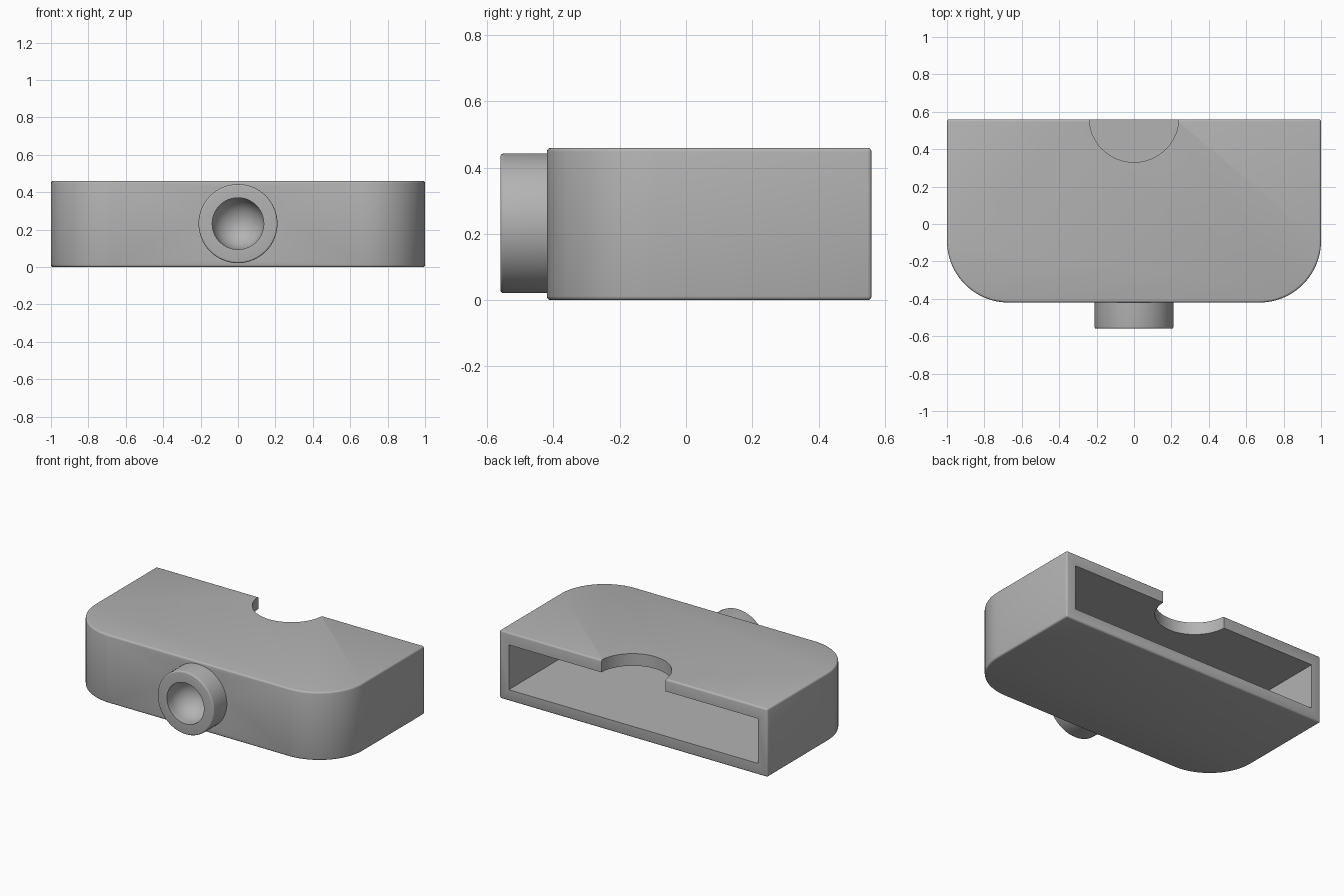
import bpy, bmesh, math
from mathutils import Matrix, Vector

cube = bpy.data.objects.get("Cube")
if cube:
    bpy.data.objects.remove(cube, do_unlink=True)

grey = bpy.data.materials.new("matte grey")
grey.use_nodes = True
grey.diffuse_color = (0.45, 0.45, 0.45, 1)
grey.node_tree.nodes["Principled BSDF"].inputs["Base Color"].default_value = (0.45, 0.45, 0.45, 1)

HEIGHT, BACK, FRONT = 0.46, 0.56, -0.42
WALL, RADIUS = 0.07, 0.33
AXIS_Z = 0.232


def make_object(name, bm):
    bmesh.ops.recalc_face_normals(bm, faces=bm.faces[:])
    mesh = bpy.data.meshes.new(name)
    bm.to_mesh(mesh)
    bm.free()
    mesh.materials.append(grey)
    obj = bpy.data.objects.new(name, mesh)
    bpy.context.collection.objects.link(obj)
    return obj


def housing_block(name, half, front, back, radius, z0, z1, edge=0):
    """Upright slab with two rounded front corners."""
    bm = bmesh.new()
    outline = [(half, back), (-half, back)]
    for side, start in ((-1, math.pi), (1, 1.5 * math.pi)):
        for i in range(25):
            a = start + math.pi / 2 * i / 24
            outline.append((side * (half - radius) + radius * math.cos(a),
                            front + radius + radius * math.sin(a)))
    face = bm.faces.new([bm.verts.new((x, y, z0)) for x, y in outline])
    top = bmesh.ops.extrude_face_region(bm, geom=[face])["geom"]
    bmesh.ops.translate(bm, vec=(0, 0, z1 - z0),
                        verts=[v for v in top if isinstance(v, bmesh.types.BMVert)])
    bmesh.ops.recalc_face_normals(bm, faces=bm.faces[:])
    if edge:
        sharp = [e for e in bm.edges if e.calc_face_angle() > math.radians(40)]
        bmesh.ops.bevel(bm, geom=sharp, offset=edge, segments=3, profile=0.5, affect='EDGES')
    return make_object(name, bm)


def cylinder(name, radius, depth, matrix):
    bm = bmesh.new()
    bmesh.ops.create_cone(bm, cap_ends=True, segments=64, radius1=radius,
                          radius2=radius, depth=depth, matrix=matrix)
    return make_object(name, bm)


def cut(obj, cutter):
    mod = obj.modifiers.new(cutter.name, 'BOOLEAN')
    mod.operation, mod.solver, mod.object = 'DIFFERENCE', 'EXACT', cutter
    bpy.context.view_layer.objects.active = obj
    bpy.ops.object.modifier_apply(modifier=mod.name)
    bpy.data.objects.remove(cutter, do_unlink=True)


def smooth(obj):
    bpy.ops.object.select_all(action='DESELECT')
    obj.select_set(True)
    bpy.context.view_layer.objects.active = obj
    bpy.ops.object.shade_smooth_by_angle(angle=math.radians(35))


# Housing, hollow and open at the back
housing = housing_block("housing", 1, FRONT, BACK, RADIUS, 0, HEIGHT, 0.012)
cut(housing, housing_block("cavity", 1 - WALL, FRONT + WALL, BACK + 0.2,
                           RADIUS - WALL, 0.076, HEIGHT - 0.082))

# Thumb notch through the top wall only
cut(housing, cylinder("notch", 0.24, 0.3, Matrix.Translation((0, BACK + 0.01, HEIGHT + 0.02))))

# Seat for the nozzle in the front wall
cut(housing, cylinder("nozzle_seat", 0.195, 0.3, Matrix.Translation((0, FRONT, AXIS_Z))
                      @ Matrix.Rotation(math.pi / 2, 4, 'X')))
smooth(housing)

# Nozzle with a round-bottomed socket, turned about the y axis
TIP, OUTER, BORE, SOFT = -0.56, 0.211, 0.138, 0.01
inner_back = FRONT + WALL
profile = [(0, inner_back), (OUTER, inner_back)]
for i in range(5):
    a = math.pi / 2 * i / 4
    profile.append((OUTER - SOFT + SOFT * math.cos(a), TIP + SOFT - SOFT * math.sin(a)))
socket_start = TIP + 0.04
profile.append((BORE, TIP))
for i in range(17):
    a = math.pi / 2 * i / 16
    profile.append((BORE * math.cos(a) if i < 16 else 0, socket_start + BORE * math.sin(a)))

bm = bmesh.new()
verts = [bm.verts.new((r, y, AXIS_Z)) for r, y in profile]
edges = [bm.edges.new(pair) for pair in zip(verts, verts[1:])]
bmesh.ops.spin(bm, geom=verts + edges, cent=(0, 0, AXIS_Z), axis=Vector((0, 1, 0)),
               angle=2 * math.pi, steps=64, use_merge=True)
bmesh.ops.remove_doubles(bm, verts=bm.verts[:], dist=0.0001)
smooth(make_object("nozzle", bm))
